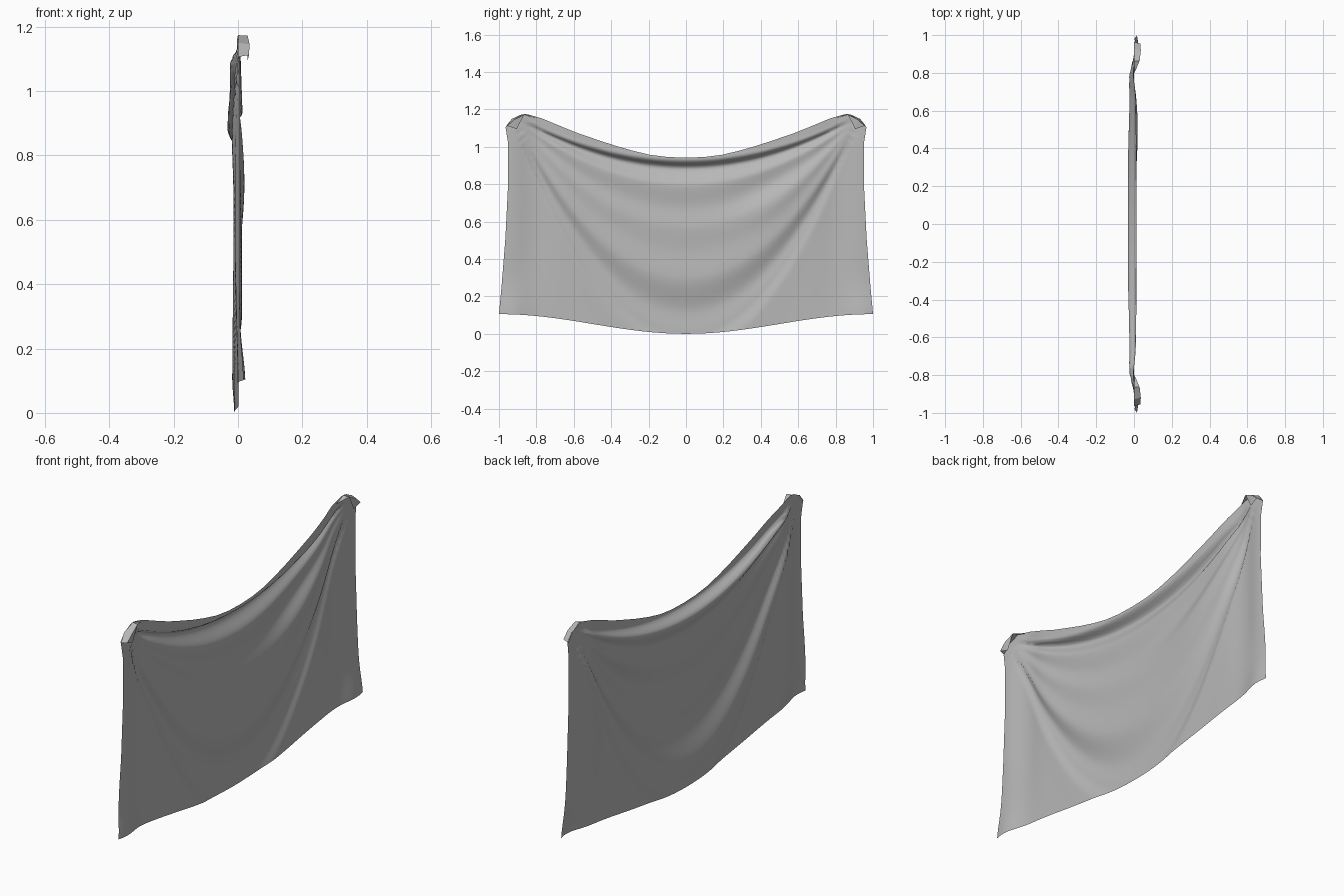
import bpy, bmesh, math

if "Cube" in bpy.data.objects:
    bpy.data.objects.remove(bpy.data.objects["Cube"])


def interp(points, a, smooth=False):
    """Piecewise interpolation through (a, value) pairs."""
    if a <= points[0][0]:
        return points[0][1]
    for (a0, b0), (a1, b1) in zip(points, points[1:]):
        if a <= a1:
            f = (a - a0) / (a1 - a0)
            if smooth:
                f = f * f * (3 - 2 * f)
            return b0 + (b1 - b0) * f
    return points[-1][1]


def bump(a, centre, width):
    return math.exp(-((a - centre) / width) ** 2)


# Dark grey cloth colour
cloth = bpy.data.materials.new("cloth")
cloth.diffuse_color = (.48, .48, .48, 1)
cloth.use_nodes = True
cloth.node_tree.nodes["Principled BSDF"].inputs["Base Color"].default_value = cloth.diffuse_color

# Outline: sagging top edge with clipped corners, and half width by height
TOP = [(0, .942), (.1, .945), (.2, .957), (.3, .98), (.4, 1.008), (.5, 1.04), (.6, 1.073),
       (.7, 1.112), (.8, 1.152), (.88, 1.174), (.91, 1.174), (.97, 1.145), (1, 1.105)]
WIDTH = [(0, 1.0), (.15, .986), (.4, .966), (.7, .951), (.92, .952), (1, .965)]
# Depth of the swag folds, by how low each fold hangs at the middle
FOLDS = [(-.45, .0), (-.12, .002), (.0, -.012), (.11, -.018), (.30, .012), (.45, .004),
         (.56, .008), (.68, -.004), (.79, .004), (.885, -.033), (.93, .014), (.96, .012)]


def depth(y, z):
    a = abs(y)
    t = min((a / .93) ** 2, .97)
    hang = (z - 1.17 * t) / (1 - t)
    x = interp(FOLDS, hang, True) * (1 - t) ** .5
    # broad ridge and hollow on one side only
    x += .014 * bump(hang, .52, .14) * bump(y, .5, .22)
    x -= .010 * bump(hang, .72, .10) * bump(y, .45, .22)
    # gentle upright folds beside each edge, flared lower corners
    x += (-.010 * bump(a, .80, .09) + .008 * bump(a, .93, .07)) * min(1, z / .5) * (z < 2)
    x += .022 * bump(a, .94, .10) * bump(z, .08, .14)
    # settle smoothly into the pinned corners
    return x * (1 - .9 * bump(math.hypot(a - .9, z - 1.17), 0, .09))


# Hanging cloth sheet
NU, NV = 120, 90
bm = bmesh.new()
rows = []
for j in range(NV + 1):
    v = j / NV
    row = []
    for i in range(NU + 1):
        u = 2 * i / NU - 1
        y = u * interp(WIDTH, v)
        low = .0525 * (1 - math.cos(math.pi * u))
        z = low + (interp(TOP, abs(u)) - low) * v
        row.append(bm.verts.new((depth(y, z), y, z)))
    rows.append(row)
for r0, r1 in zip(rows, rows[1:]):
    for i in range(NU):
        bm.faces.new((r0[i], r0[i + 1], r1[i + 1], r1[i]))
mesh = bpy.data.meshes.new("hanging_cloth")
bm.to_mesh(mesh)
bm.free()
for p in mesh.polygons:
    p.use_smooth = True
mesh.materials.append(cloth)
bpy.context.collection.objects.link(bpy.data.objects.new("hanging_cloth", mesh))

# Faceted corner flaps folded over toward +x
for name, s in (("left_corner_flap", -1), ("right_corner_flap", 1)):
    pts = [(.003, .80, 1.152), (.0, .862, 1.174), (.0, .93, 1.150), (.0, .964, 1.106),
           (.030, .865, 1.172), (.036, .918, 1.145), (.034, .955, 1.112), (.030, .905, 1.095)]
    faces = [(0, 1, 4), (1, 2, 5, 4), (2, 3, 6, 5), (4, 5, 7), (5, 6, 7)]
    if s > 0:
        faces = [f[::-1] for f in faces]
    me = bpy.data.meshes.new(name)
    me.from_pydata([(x, s * y, z) for x, y, z in pts], [], faces)
    me.materials.append(cloth)
    bpy.context.collection.objects.link(bpy.data.objects.new(name, me))
